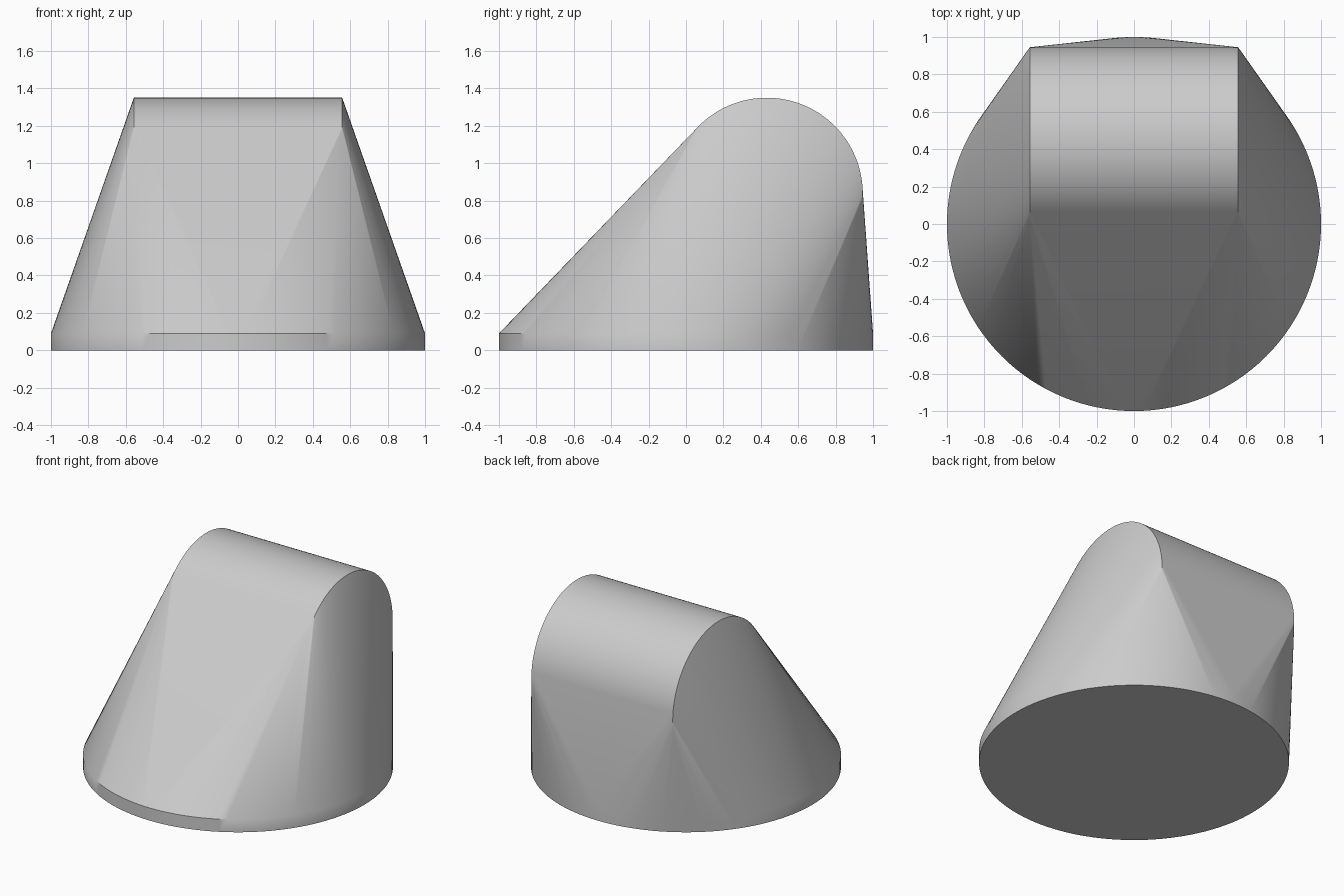
import bpy, bmesh
from math import sin, cos, pi, radians

if "Cube" in bpy.data.objects:
    bpy.data.objects.remove(bpy.data.objects["Cube"])

SEG = 128                                   # segments of the round base
HALF, CY, CZ, R = 0.557, 0.432, 0.837, 0.513  # rounded top ridge

bm = bmesh.new()

# Round base disc: bottom and top rims
for z in (0, 0.09):
    for i in range(SEG):
        a = 2 * pi * i / SEG
        bm.verts.new((cos(a), sin(a), z))

# Rounded ridge: horizontal cylinder along x
for x in (-HALF, HALF):
    for i in range(SEG):
        a = 2 * pi * i / SEG
        bm.verts.new((x, CY + R * cos(a), CZ + R * sin(a)))

# Skin stretched tightly over base and ridge
hull = bmesh.ops.convex_hull(bm, input=bm.verts)
inner = [v for v in bm.verts if not v.link_faces]
bmesh.ops.delete(bm, geom=inner, context='VERTS')
bmesh.ops.dissolve_limit(bm, angle_limit=radians(0.05), verts=bm.verts, edges=bm.edges)
bmesh.ops.recalc_face_normals(bm, faces=bm.faces)

mesh = bpy.data.meshes.new("capsule_body")
bm.to_mesh(mesh)
bm.free()
body = bpy.data.objects.new("capsule_body", mesh)
bpy.context.collection.objects.link(body)

# Smooth shading with crisp ridge ends and base rim
bpy.context.view_layer.objects.active = body
body.select_set(True)
bpy.ops.object.shade_smooth_by_angle(angle=radians(35))
